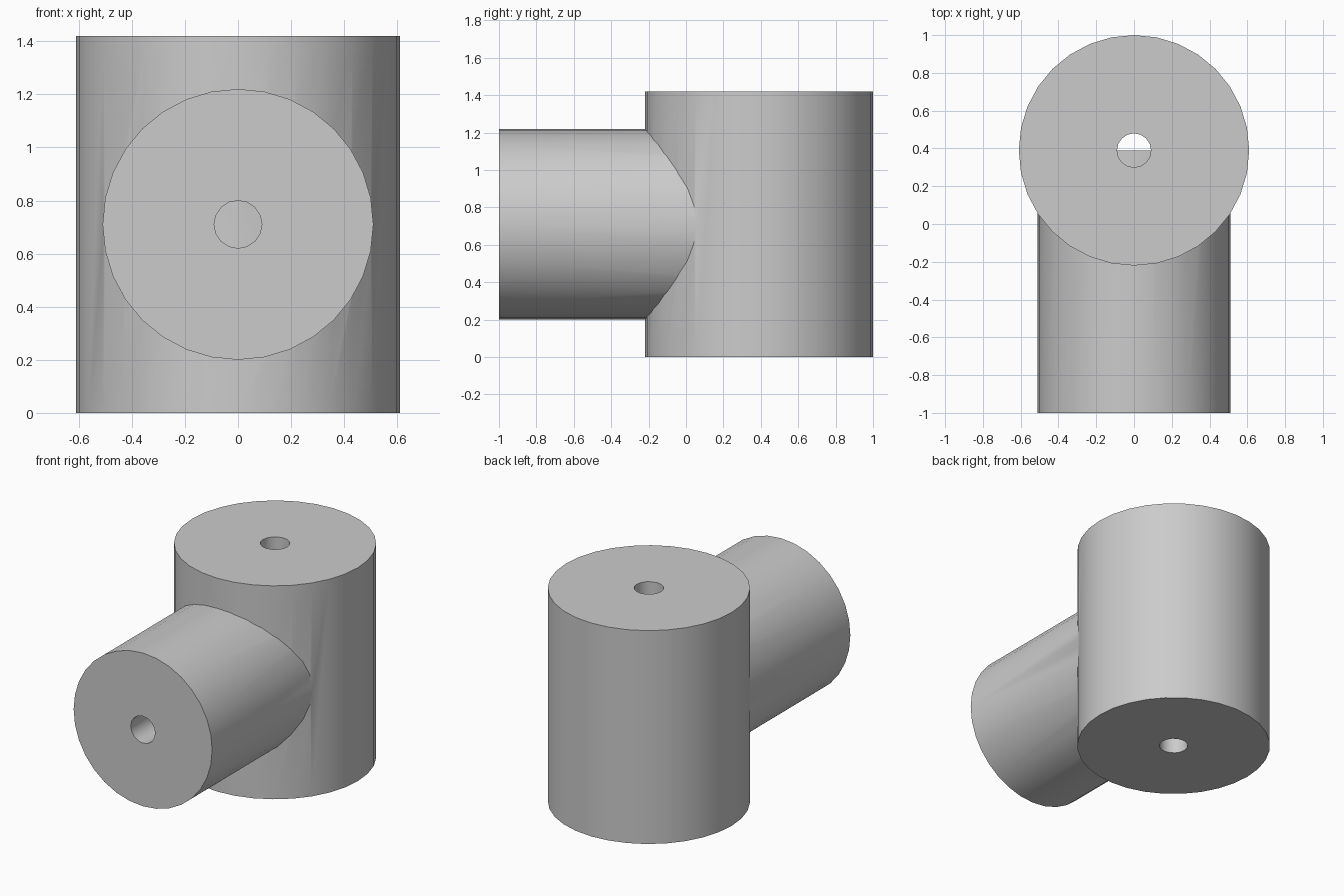
import bpy
from math import pi, radians

if "Cube" in bpy.data.objects:
    bpy.data.objects.remove(bpy.data.objects["Cube"], do_unlink=True)

grey = bpy.data.materials.new("plain_grey")
grey.use_nodes = True
grey.diffuse_color = (0.6, 0.6, 0.6, 1)
grey.node_tree.nodes["Principled BSDF"].inputs["Base Color"].default_value = (0.6, 0.6, 0.6, 1)


def cylinder(name, radius, length, centre, tilt, sides):
    bpy.ops.mesh.primitive_cylinder_add(vertices=sides, radius=radius, depth=length,
                                        location=centre, rotation=(tilt, 0, 0))
    obj = bpy.context.object
    obj.name = name
    obj.data.materials.append(grey)
    return obj


def combine(target, other, operation):
    mod = target.modifiers.new(operation.lower(), "BOOLEAN")
    mod.operation = operation
    mod.solver = "EXACT"
    mod.object = other
    bpy.context.view_layer.objects.active = target
    bpy.ops.object.modifier_apply(modifier=mod.name)
    bpy.data.objects.remove(other, do_unlink=True)


def bored_cylinder(name, radius, length, centre, tilt):
    body = cylinder(name, radius, length, centre, tilt, 32)
    bore = cylinder("bore_cutter", 0.09, length + 0.2, centre, tilt, 16)
    combine(body, bore, "DIFFERENCE")
    return body


AXIS_Y, HEIGHT = 0.39, 1.42

# Upright body with a vertical bore
body = bored_cylinder("joint_body", 0.61, HEIGHT, (0, AXIS_Y, HEIGHT / 2), 0)

# Horizontal branch, ending on the axis of the body
branch = bored_cylinder("branch", 0.51, AXIS_Y + 1, (0, (AXIS_Y - 1) / 2, HEIGHT / 2), pi / 2)

# Merge both into one solid
combine(body, branch, "UNION")
bpy.ops.object.select_all(action="DESELECT")
body.select_set(True)
bpy.context.view_layer.objects.active = body
bpy.ops.object.shade_smooth_by_angle(angle=radians(30))
